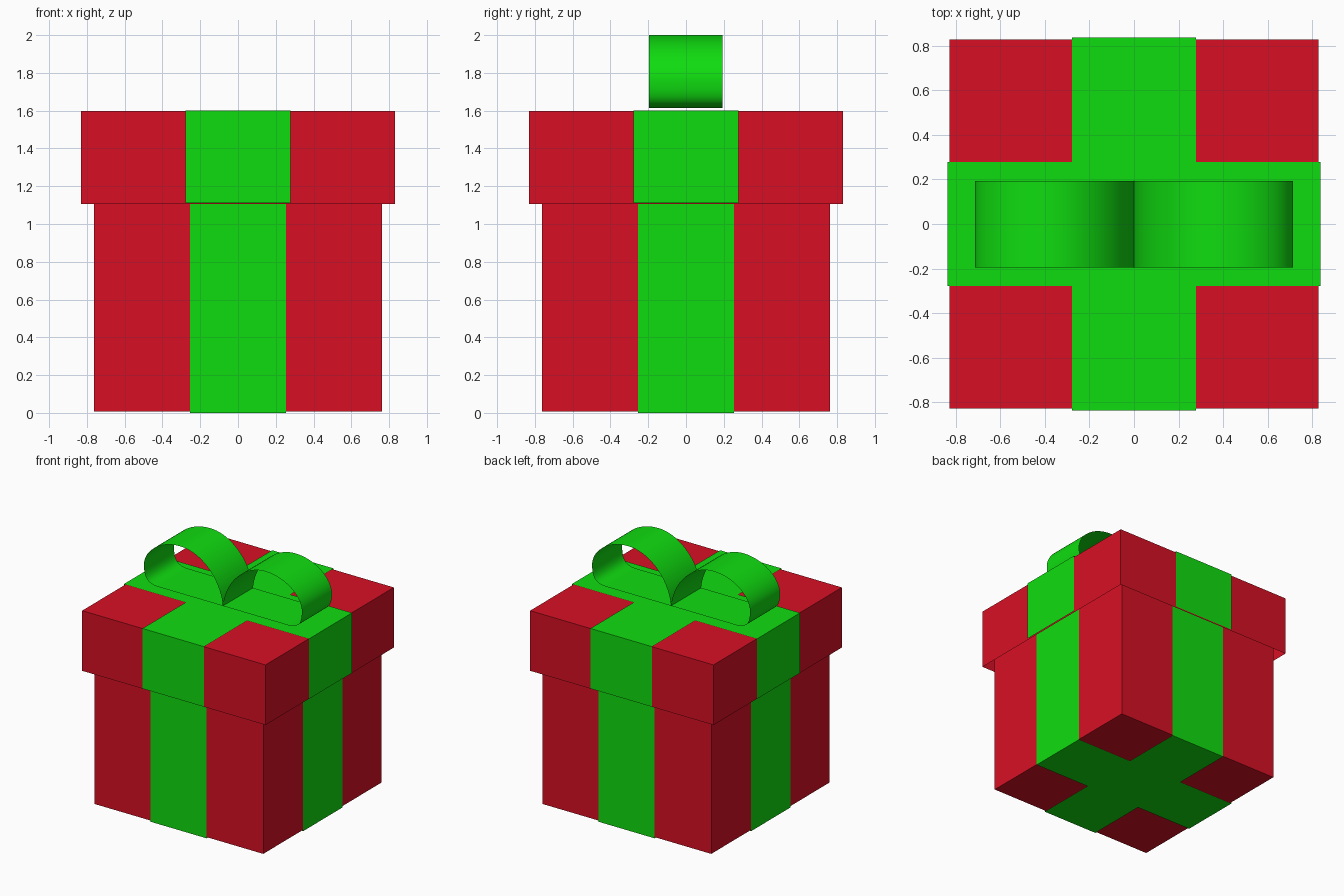
import bpy, bmesh
from mathutils import Vector, Matrix
from mathutils.geometry import interpolate_bezier

if "Cube" in bpy.data.objects:
    bpy.data.objects.remove(bpy.data.objects["Cube"])


def material(name, rgb):
    m = bpy.data.materials.new(name)
    m.diffuse_color = (*rgb, 1)
    m.use_nodes = True
    m.node_tree.nodes["Principled BSDF"].inputs["Base Color"].default_value = m.diffuse_color
    return m


RED = material("red paper", (0.68, 0.005, 0.017))
GREEN = material("green ribbon", (0.005, 0.72, 0.005))


def finish(bm, name, mat):
    bmesh.ops.remove_doubles(bm, verts=bm.verts, dist=0.0002)
    me = bpy.data.meshes.new(name)
    bm.to_mesh(me)
    bm.free()
    me.materials.append(mat)
    ob = bpy.data.objects.new(name, me)
    bpy.context.collection.objects.link(ob)
    return ob


def box(name, half, z0, z1, open_bottom=False):
    bm = bmesh.new()
    bmesh.ops.create_cube(bm, size=1, matrix=Matrix.Translation((0, 0, (z0 + z1) / 2))
                          @ Matrix.Diagonal((2 * half, 2 * half, z1 - z0, 1)))
    if open_bottom:
        bm.normal_update()
        bmesh.ops.delete(bm, geom=[f for f in bm.faces if f.normal.z < -0.5], context='FACES_ONLY')
    return finish(bm, name, RED)


def cross_ribbon(name, half, width, z_flat, z_end):
    """Cross-shaped sheet whose four arms fold over the box edges."""
    bm = bmesh.new()

    def quad(points):
        bm.faces.new([bm.verts.new(p) for p in points])

    w = width
    quad([(-w, -w, z_flat), (w, -w, z_flat), (w, w, z_flat), (-w, w, z_flat)])
    for i in range(4):
        turn = Matrix.Rotation(i * 1.5707963, 3, 'Z')
        path = [(w, z_flat), (half, z_flat), (half, z_end)]
        for (xa, za), (xb, zb) in zip(path, path[1:]):
            quad([turn @ Vector(p) for p in
                  ((xa, -w, za), (xb, -w, zb), (xb, w, zb), (xa, w, za))])
    if z_end > z_flat:
        bmesh.ops.reverse_faces(bm, faces=bm.faces[:])
    return finish(bm, name, GREEN)


def bow_loop(name, side):
    """Closed teardrop band with a flat underside."""
    # knot: point, leaving handle, arriving handle at next point, next point
    spans = [((0, 1.615), (0.02, 1.82), (0.19, 2.0), (0.385, 2.0), 20),
             ((0.385, 2.0), (0.57, 2.0), (0.715, 1.88), (0.715, 1.76), 20),
             ((0.715, 1.76), (0.715, 1.64), (0.665, 1.615), (0.58, 1.615), 16)]
    pts = []
    for a, b, c, d, n in spans:
        pts += interpolate_bezier(*[Vector((p[0], p[1], 0)) for p in (a, b, c, d)], n)[:-1]
    pts.append(Vector((0.58, 1.615, 0)))
    bm = bmesh.new()
    front = [bm.verts.new((side * p.x, -0.195, p.y)) for p in pts]
    back = [bm.verts.new((side * p.x, 0.193, p.y)) for p in pts]
    for i in range(len(pts)):
        j = (i + 1) % len(pts)
        f = [front[i], front[j], back[j], back[i]]
        bm.faces.new(f if side > 0 else f[::-1])
    ob = finish(bm, name, GREEN)
    bpy.ops.object.select_all(action='DESELECT')
    ob.select_set(True)
    bpy.context.view_layer.objects.active = ob
    bpy.ops.object.shade_smooth_by_angle(angle=0.6)


# Box and overhanging lid
box("box_body", 0.763, 0.007, 1.535)
box("lid", 0.83, 1.105, 1.597, open_bottom=True)

# Ribbons wrapped round the box and the lid
cross_ribbon("body_ribbon", 0.768, 0.254, 0.0, 1.53)
cross_ribbon("lid_ribbon", 0.838, 0.278, 1.602, 1.11)

# Bow
bow_loop("bow_loop_right", 1)
bow_loop("bow_loop_left", -1)
